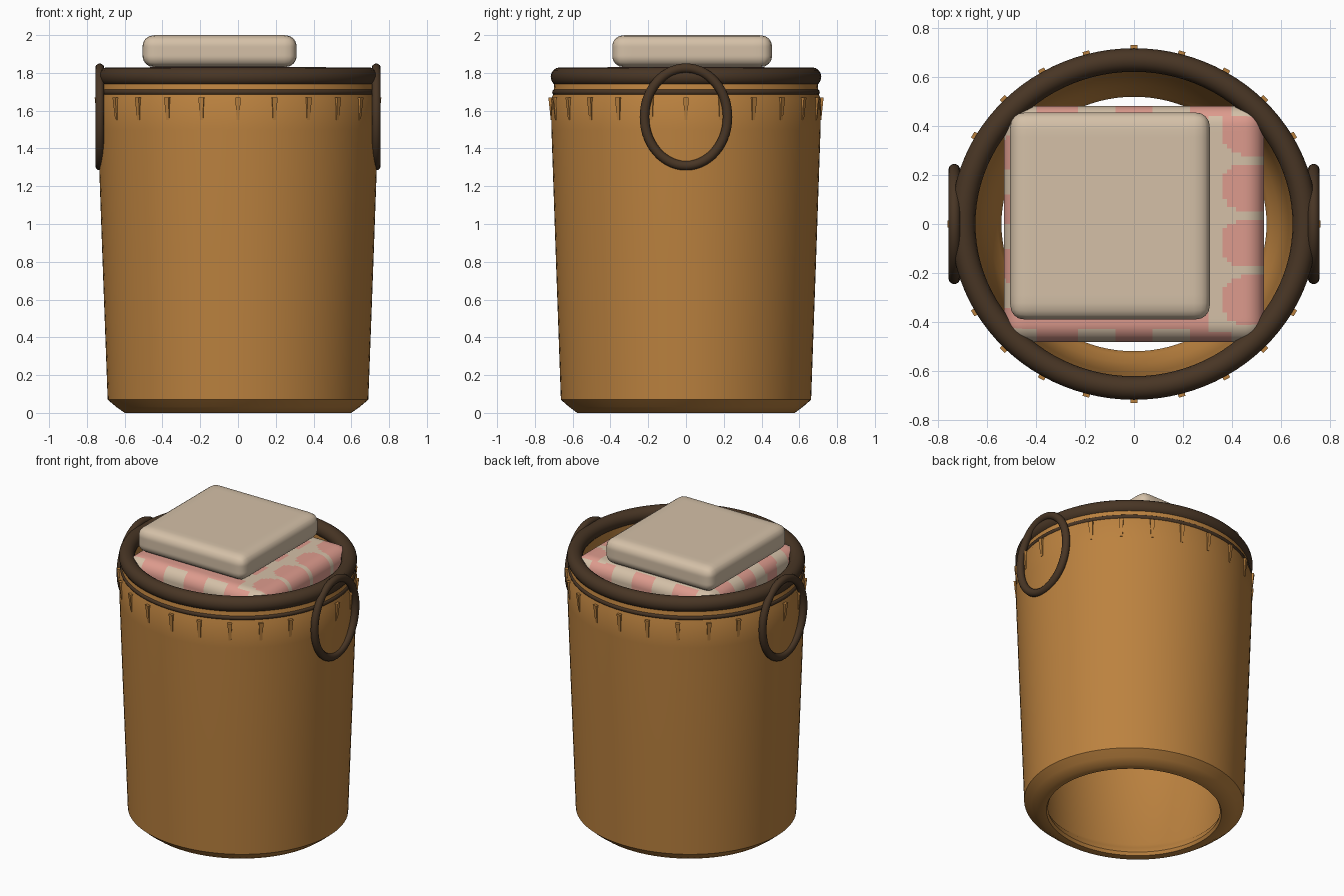
import bpy, bmesh, math
from mathutils import Vector

if "Cube" in bpy.data.objects:
    bpy.data.objects.remove(bpy.data.objects["Cube"])

YS = 0.96  # basket is slightly narrower front to back


def mat(name, rgb):
    m = bpy.data.materials.new(name)
    m.diffuse_color = (*rgb, 1)
    m.use_nodes = True
    m.node_tree.nodes["Principled BSDF"].inputs["Base Color"].default_value = m.diffuse_color
    return m


ORANGE = mat("tan_basket", (0.50, 0.223, 0.05))
BROWN = mat("dark_brown_rope", (0.065, 0.036, 0.018))
CREAM = mat("cream_cloth", (0.66, 0.53, 0.39))
PINK = mat("pink_spots", (0.73, 0.33, 0.27))


def finish(name, bm, mats, angle=40):
    bmesh.ops.recalc_face_normals(bm, faces=bm.faces)
    me = bpy.data.meshes.new(name)
    bm.to_mesh(me)
    bm.free()
    for m in mats:
        me.materials.append(m)
    ob = bpy.data.objects.new(name, me)
    bpy.context.collection.objects.link(ob)
    bpy.ops.object.select_all(action='DESELECT')
    ob.select_set(True)
    bpy.context.view_layer.objects.active = ob
    bpy.ops.object.shade_smooth_by_angle(angle=math.radians(angle))
    return ob


def loft(bm, rings):
    """Join closed loops of points into a closed ring-shaped skin."""
    vs = [[bm.verts.new(p) for p in r] for r in rings]
    n, k = len(vs), len(vs[0])
    for i in range(n):
        a, b = vs[i], vs[(i + 1) % n]
        for j in range(k):
            bm.faces.new((a[j], a[(j + 1) % k], b[(j + 1) % k], b[j]))


def lathe(name, profile, m, n=96):
    bm = bmesh.new()
    angs = [2 * math.pi * i / n for i in range(n)]
    loft(bm, [[(r * math.cos(a), r * YS * math.sin(a), z) for r, z in profile] for a in angs])
    return finish(name, bm, [m])


def circle(r, z, rad, n=16):
    return [(r + rad * math.cos(2 * math.pi * i / n), z + rad * math.sin(2 * math.pi * i / n)) for i in range(n)]


def cushion(name, lo, hi, r, cuts, mats, rule=None):
    """Rounded box; rule(center) chooses the second colour."""
    lo, hi = Vector(lo), Vector(hi)
    c, h = (lo + hi) / 2, (hi - lo) / 2
    bm = bmesh.new()
    bmesh.ops.create_cube(bm, size=2)
    bmesh.ops.subdivide_edges(bm, edges=bm.edges[:], cuts=cuts, use_grid_fill=True)
    for v in bm.verts:
        p = Vector([v.co[i] * h[i] for i in range(3)])
        q = Vector([max(-(h[i] - r), min(h[i] - r, p[i])) for i in range(3)])
        d = p - q
        v.co = c + q + (d.normalized() * r if d.length > 1e-6 else d)
    if rule:
        for f in bm.faces:
            f.material_index = int(rule(f.calc_center_median()))
    return finish(name, bm, mats, 60)


# basket wall, open at the bottom
lathe("basket_body", [(0.60, 0), (0.645, 0.032), (0.69, 0.07), (0.717, 0.8), (0.742, 1.5), (0.745, 1.66),
                      (0.73, 1.69), (0.725, 1.77), (0.66, 1.77), (0.63, 1.0), (0.59, 0.1),
                      (0.555, 0.06), (0.54, 0.02), (0.55, 0)], ORANGE)

# rope rim and thin cord below it
lathe("rope_rim", circle(0.696, 1.779, 0.05), BROWN)
lathe("thin_cord", circle(0.722, 1.698, 0.016, 10), BROWN)

# raised stitches under the rim
bm = bmesh.new()
for i in range(24):
    a = 2 * math.pi * i / 24
    t = Vector((-math.sin(a), math.cos(a) * YS, 0)).normalized()

    def ring(r, z, w):
        p = Vector((r * math.cos(a), r * YS * math.sin(a), z))
        return p - t * w, p + t * w
    quads = [ring(0.73, 1.67, 0.014), ring(0.759, 1.67, 0.014), ring(0.746, 1.55, 0.008), ring(0.73, 1.55, 0.008)]
    L = [bm.verts.new(q[0]) for q in quads]
    R = [bm.verts.new(q[1]) for q in quads]
    bm.faces.new(L)
    bm.faces.new(R[::-1])
    for j in range(4):
        bm.faces.new((L[j], R[j], R[(j + 1) % 4], L[(j + 1) % 4]))
finish("stitches", bm, [ORANGE])

# oval ring handles
for side, label in ((-1, "left"), (1, "right")):
    bm = bmesh.new()
    rings = []
    for i in range(56):
        a = 2 * math.pi * i / 56
        ca, sa = math.cos(a), math.sin(a)
        rings.append([(side * (0.732 + 0.024 * math.sin(b)), ca * (0.22 + 0.025 * math.cos(b)),
                       1.567 + sa * (0.258 + 0.025 * math.cos(b)))
                      for b in (2 * math.pi * k / 14 for k in range(14))])
    loft(bm, rings)
    finish(label + "_handle", bm, [BROWN])


# pink spots around the edge of the lower blanket
def spots(p):
    if p.x > 0.3 and abs(p.y) < 0.44:
        k = round((0.38 - p.y) / 0.23)
        y = 0.38 - 0.23 * k
        return math.hypot(min(abs(p.x - 0.45), max(0, 0.45 - p.x)), p.y - y) < 0.098
    if abs(p.y) > 0.42:
        return abs(p.x - 0.32 * round(p.x / 0.32)) < 0.085
    y = p.y - 0.06
    return math.hypot(min(0, p.x + 0.5) if p.x < -0.5 else 0, y - 0.23 * round(y / 0.23)) < 0.065


cushion("spotted_blanket", (-0.53, -0.48, 1.62), (0.53, 0.48, 1.832), 0.08, 55, [CREAM, PINK], spots)
cushion("top_cushion", (-0.505, -0.39, 1.83), (0.31, 0.455, 2.0), 0.06, 24, [CREAM])
